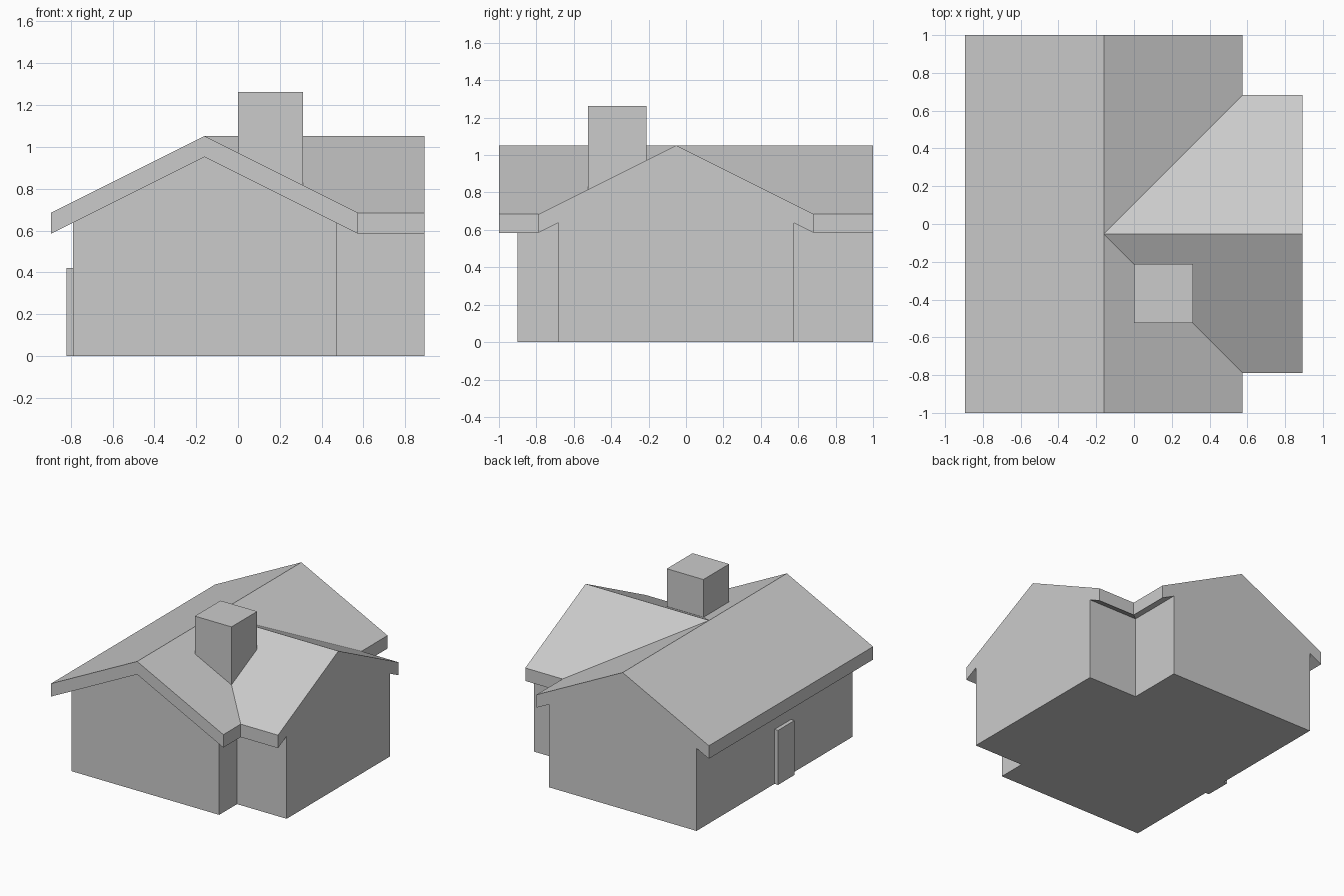
import bpy, bmesh

if "Cube" in bpy.data.objects:
    bpy.data.objects.remove(bpy.data.objects["Cube"])

RX, RY = -0.16, -0.053          # main ridge x, wing ridge y
W, WALL = 0.735, 0.63           # half widths of roof and walls
TOP, THICK, PITCH = 1.052, 0.10, 0.5
FRONT, BACK, SIDE = -1.0, 1.0, 0.893


def finish(name, bm):
    bmesh.ops.remove_doubles(bm, verts=bm.verts, dist=1e-4)
    bmesh.ops.recalc_face_normals(bm, faces=bm.faces)
    mesh = bpy.data.meshes.new(name)
    bm.to_mesh(mesh)
    bm.free()
    obj = bpy.data.objects.new(name, mesh)
    bpy.context.collection.objects.link(obj)
    return obj


def box(name, x0, x1, y0, y1, z0, z1):
    bm = bmesh.new()
    bmesh.ops.create_cube(bm, size=1)
    for v in bm.verts:
        v.co = ((x0 + x1) / 2 + v.co.x * (x1 - x0),
                (y0 + y1) / 2 + v.co.y * (y1 - y0),
                (z0 + z1) / 2 + v.co.z * (z1 - z0))
    return finish(name, bm)


def gable_block(name, place, start, end):
    """Pentagonal wall block reaching up to the underside of the roof."""
    under = TOP - THICK
    eave = under - PITCH * WALL
    profile = [(-WALL, 0), (WALL, 0), (WALL, eave), (0, under), (-WALL, eave)]
    bm = bmesh.new()
    a = [bm.verts.new(place(d, start, z)) for d, z in profile]
    b = [bm.verts.new(place(d, end, z)) for d, z in profile]
    bm.faces.new(a)
    bm.faces.new(b)
    for i in range(5):
        j = (i + 1) % 5
        bm.faces.new((a[i], a[j], b[j], b[i]))
    return finish(name, bm)


def roof_slab(bm, place, inner, end):
    """One roof slope; inner(d) is its seam, the far end is capped."""
    low = TOP - PITCH * W
    profile = [(0, TOP), (W, low), (W, low - THICK), (0, TOP - THICK)]
    a = [bm.verts.new(place(d, inner(d), z)) for d, z in profile]
    b = [bm.verts.new(place(d, end, z)) for d, z in profile]
    for i in range(3):
        bm.faces.new((a[i], a[i + 1], b[i + 1], b[i]))
    bm.faces.new(b)


def main_axis(d, along, z):
    return (RX + d, along, z)


def wing_axis(d, along, z):
    return (along, RY + d, z)


# Walls
gable_block("main_walls", main_axis, FRONT + 0.1, BACK)
gable_block("wing_walls", wing_axis, RX + WALL, SIDE)

# Cross-gable roof with mitred valleys
roof = bmesh.new()
for end, s in ((FRONT, -1), (BACK, 1)):
    roof_slab(roof, main_axis, lambda d: RY + s * d, end)
    roof_slab(roof, lambda d, t, z: (RX - d, t, z), lambda d: RY, end)
    roof_slab(roof, lambda d, t, z: wing_axis(s * d, t, z), lambda d: RX + d, SIDE)
finish("roof", roof)

# Chimney and side door
box("chimney", 0.0, 0.312, -0.525, -0.212, 0.78, 1.263)
box("door", -0.82, RX - WALL, -0.15, 0.05, 0.0, 0.42)
